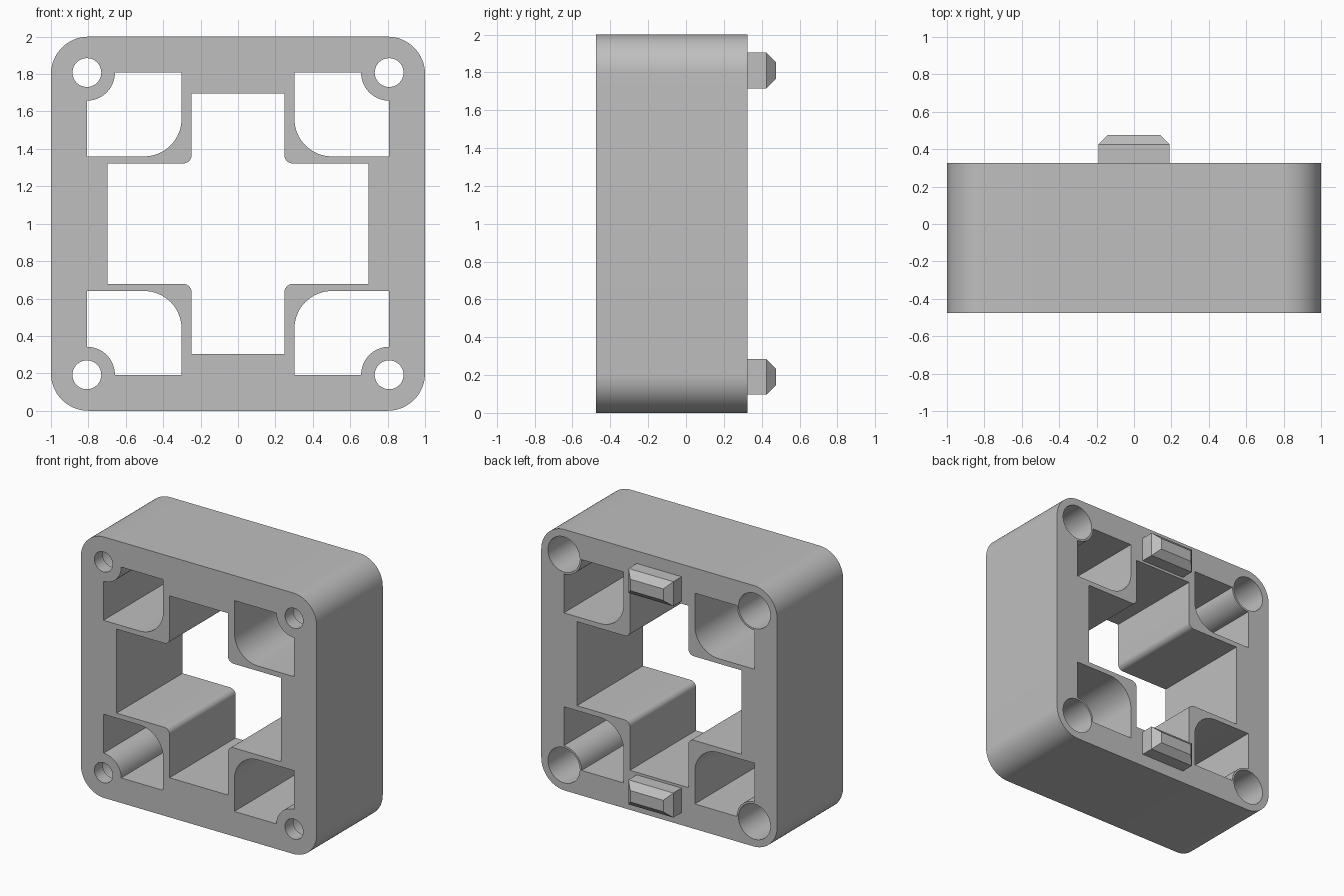
import bpy, bmesh, math
from mathutils import Vector

cube = bpy.data.objects.get("Cube")
if cube:
    bpy.data.objects.remove(cube, do_unlink=True)

FRONT, BACK, TIP = -0.475, 0.325, 0.475
MID = 1.0        # height of the frame centre
HOLE = 0.808     # screw hole offset from the centre

grey = bpy.data.materials.new("plain grey")
grey.use_nodes = True
grey.diffuse_color = (0.52, 0.52, 0.52, 1)
grey.node_tree.nodes["Principled BSDF"].inputs["Base Color"].default_value = (0.52, 0.52, 0.52, 1)


def outline(corners, steps=16):
    """Corners are (x, z, r): r > 0 rounds the corner, r < 0 scoops it out."""
    pts = []
    for i, (x, z, r) in enumerate(corners):
        p = Vector((x, z))
        if r == 0:
            pts.append(p)
            continue
        a = (Vector(corners[i - 1][:2]) - p).normalized()
        b = (Vector(corners[(i + 1) % len(corners)][:2]) - p).normalized()
        for k in range(steps + 1):
            t = math.pi / 2 * k / steps
            c, s = math.cos(t), math.sin(t)
            if r > 0:
                pts.append(p + (a + b) * r - (b * c + a * s) * r)
            else:
                pts.append(p - (a * c + b * s) * r)
    return pts


def rectangle(w, h, r=0):
    return outline([(-w, -h, r), (w, -h, r), (w, h, r), (-w, h, r)])


def circle(x, z, r, n=64):
    return [Vector((x + r * math.cos(math.tau * k / n), z + r * math.sin(math.tau * k / n)))
            for k in range(n)]


def prism(name, pts, y0, y1):
    """Extrude an outline from y0 to y1."""
    bm = bmesh.new()
    face = bm.faces.new([bm.verts.new((p.x, y0, p.y + MID)) for p in pts])
    ext = bmesh.ops.extrude_face_region(bm, geom=[face])
    verts = [g for g in ext["geom"] if isinstance(g, bmesh.types.BMVert)]
    bmesh.ops.translate(bm, verts=verts, vec=(0, y1 - y0, 0))
    bmesh.ops.recalc_face_normals(bm, faces=bm.faces[:])
    mesh = bpy.data.meshes.new(name)
    bm.to_mesh(mesh)
    bm.free()
    mesh.materials.append(grey)
    obj = bpy.data.objects.new(name, mesh)
    bpy.context.collection.objects.link(obj)
    return obj


def activate(obj):
    bpy.ops.object.select_all(action='DESELECT')
    obj.select_set(True)
    bpy.context.view_layer.objects.active = obj


def cut(target, cutter):
    cutter.hide_render = True
    activate(target)
    mod = target.modifiers.new("cut", 'BOOLEAN')
    mod.operation = 'DIFFERENCE'
    mod.solver = 'EXACT'
    mod.object = cutter
    bpy.ops.object.modifier_apply(modifier=mod.name)
    bpy.data.objects.remove(cutter, do_unlink=True)


# Rounded square block
frame = prism("frame", rectangle(1, 1, 0.2), FRONT, BACK)

# Cross-shaped opening with softened inner corners
X, Z, W, H, R = 0.697, 0.697, 0.248, 0.322, 0.045
cross = [(-W, -Z, 0), (W, -Z, 0), (W, -H, R), (X, -H, 0), (X, H, 0), (W, H, R),
         (W, Z, 0), (-W, Z, 0), (-W, H, R), (-X, H, 0), (-X, -H, 0), (-W, -H, R)]
cut(frame, prism("cross_cutter", outline(cross), FRONT - 0.1, BACK + 0.1))

# Corner pockets around the screw bosses, and the stepped screw holes
for sx in (-1, 1):
    for sz in (-1, 1):
        pocket = [(0.302 * sx, 0.36 * sz, 0.2), (HOLE * sx, 0.36 * sz, 0),
                  (HOLE * sx, HOLE * sz, -0.15), (0.302 * sx, HOLE * sz, 0)]
        cut(frame, prism("pocket_cutter", outline(pocket), FRONT - 0.1, BACK + 0.1))
        cut(frame, prism("hole_cutter", circle(HOLE * sx, HOLE * sz, 0.077), FRONT - 0.1, 0))
        cut(frame, prism("bore_cutter", circle(HOLE * sx, HOLE * sz, 0.135),
                         FRONT + 0.1, BACK + 0.1))

activate(frame)
bpy.ops.object.shade_smooth_by_angle(angle=math.radians(30))

# Locating pegs on the back, with chamfered ends
for name, z in (("upper_peg", 0.81), ("lower_peg", -0.81)):
    peg = prism(name, rectangle(0.19, 0.094), BACK, TIP)
    bm = bmesh.new()
    bm.from_mesh(peg.data)
    rim = [e for e in bm.edges if all(v.co.y > TIP - 0.01 for v in e.verts)]
    bmesh.ops.bevel(bm, geom=rim, offset=0.05, segments=1, affect='EDGES')
    bmesh.ops.translate(bm, verts=bm.verts[:], vec=(0, 0, z))
    bm.to_mesh(peg.data)
    bm.free()
